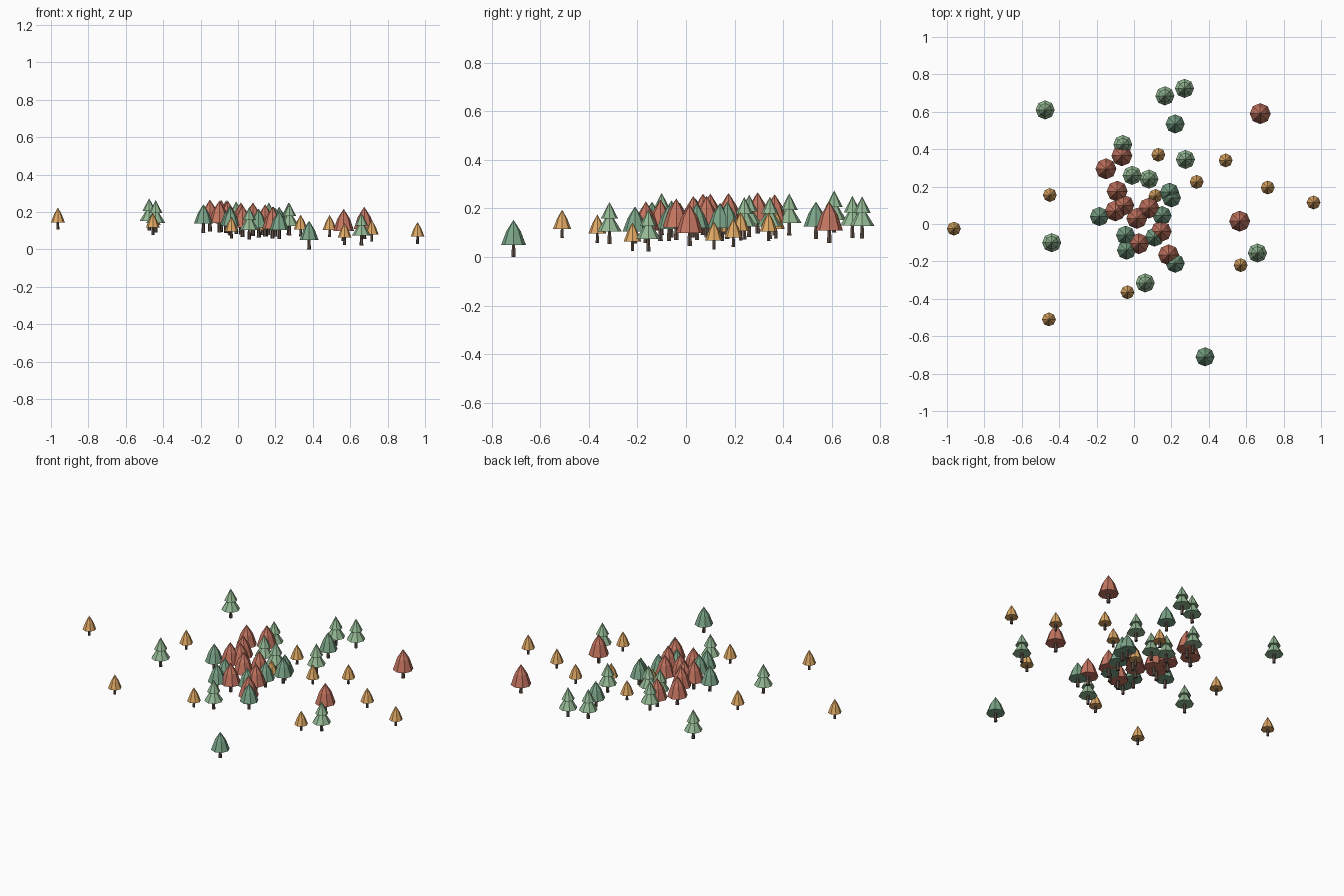
import bpy, bmesh
from math import cos, sin, tau


def material(name, rgb):
    m = bpy.data.materials.new(name)
    m.diffuse_color = (*rgb, 1)
    return m


BARK = material("bark", (0.13, 0.09, 0.07))


def lathe(bm, profile, sides, mat):
    """Revolve (radius, z) points into a closed low-poly solid."""
    rings = []
    for r, z in profile:
        n = 1 if r == 0 else sides
        rings.append([bm.verts.new((r * cos(tau * i / sides), r * sin(tau * i / sides), z))
                      for i in range(n)])
    for a, b in zip(rings, rings[1:]):
        for i in range(sides):
            j = (i + 1) % sides
            quad = [a[i % len(a)], a[j % len(a)], b[j % len(b)], b[i % len(b)]]
            bm.faces.new(list(dict.fromkeys(quad))).material_index = mat
    for ring, flip in ((rings[0], True), (rings[-1], False)):
        if len(ring) > 1:
            bm.faces.new(ring[::-1] if flip else ring).material_index = mat


def tree_mesh(name, rgb, trunk, tiers, sides=8):
    bm = bmesh.new()
    lathe(bm, trunk, 6, 0)
    for tier in tiers:
        lathe(bm, tier, sides, 1)
    bmesh.ops.recalc_face_normals(bm, faces=bm.faces)
    me = bpy.data.meshes.new(name)
    bm.to_mesh(me)
    bm.free()
    me.materials.append(BARK)
    me.materials.append(material(name + "_leaves", rgb))
    return me


def plant(name, mesh, spots):
    for x, y, z in spots:
        ob = bpy.data.objects.new(name, mesh)
        ob.location = (x, y, z)
        bpy.context.collection.objects.link(ob)


# Tree kinds: trunk profile and crown tiers
broad = tree_mesh("green_cone_tree", (0.20, 0.38, 0.25), [(0.010, 0), (0.007, 0.06)],
                  [[(0.051, 0.050), (0.030, 0.106), (0, 0.153)]])
tiered = tree_mesh("two_tier_tree", (0.30, 0.49, 0.30), [(0.010, 0), (0.007, 0.06)],
                   [[(0.051, 0.052), (0, 0.135)], [(0.036, 0.105), (0, 0.174)]])
red = tree_mesh("red_tree", (0.56, 0.18, 0.12), [(0.011, 0), (0.008, 0.06)],
                [[(0.056, 0.052), (0.034, 0.118), (0, 0.171)]])
small = tree_mesh("small_orange_tree", (0.75, 0.40, 0.13), [(0.008, 0), (0.006, 0.045)],
                  [[(0.037, 0.038), (0.021, 0.080), (0, 0.117)]])

# Dark green trees
plant("green_cone_tree", broad, [
    (0.22, 0.535, 0.075), (0.19, 0.17, 0.075), (0.20, 0.14, 0.07), (-0.185, 0.04, 0.088),
    (-0.045, -0.06, 0.08), (-0.04, -0.14, 0.075), (0.11, -0.07, 0.065), (0.15, 0.045, 0.07),
    (0.22, -0.21, 0.055), (0.38, -0.71, 0)])
# Light green two-tier trees
plant("two_tier_tree", tiered, [
    (-0.475, 0.61, 0.10), (0.165, 0.685, 0.078), (0.27, 0.725, 0.076), (-0.06, 0.425, 0.088),
    (-0.01, 0.26, 0.083), (0.08, 0.24, 0.073), (0.275, 0.345, 0.074), (-0.44, -0.10, 0.09),
    (0.06, -0.315, 0.053), (0.66, -0.155, 0.022)])
# Large red trees
plant("red_tree", red, [
    (0.675, 0.59, 0.057), (0.565, 0.015, 0.046), (-0.065, 0.365, 0.088), (-0.15, 0.295, 0.096),
    (-0.09, 0.175, 0.093), (-0.055, 0.10, 0.09), (-0.10, 0.07, 0.09), (0.08, 0.085, 0.08),
    (0.015, 0.03, 0.08), (0.025, -0.105, 0.066), (0.145, -0.04, 0.07), (0.185, -0.165, 0.058)])
# Small orange trees
plant("small_orange_tree", small, [
    (-0.963, -0.025, 0.107), (-0.45, 0.155, 0.092), (-0.455, -0.51, 0.078),
    (-0.035, -0.365, 0.058), (0.13, 0.37, 0.077), (0.115, 0.15, 0.065), (0.335, 0.225, 0.069),
    (0.49, 0.34, 0.067), (0.715, 0.195, 0.042), (0.96, 0.115, 0.03), (0.57, -0.22, 0.025)])
